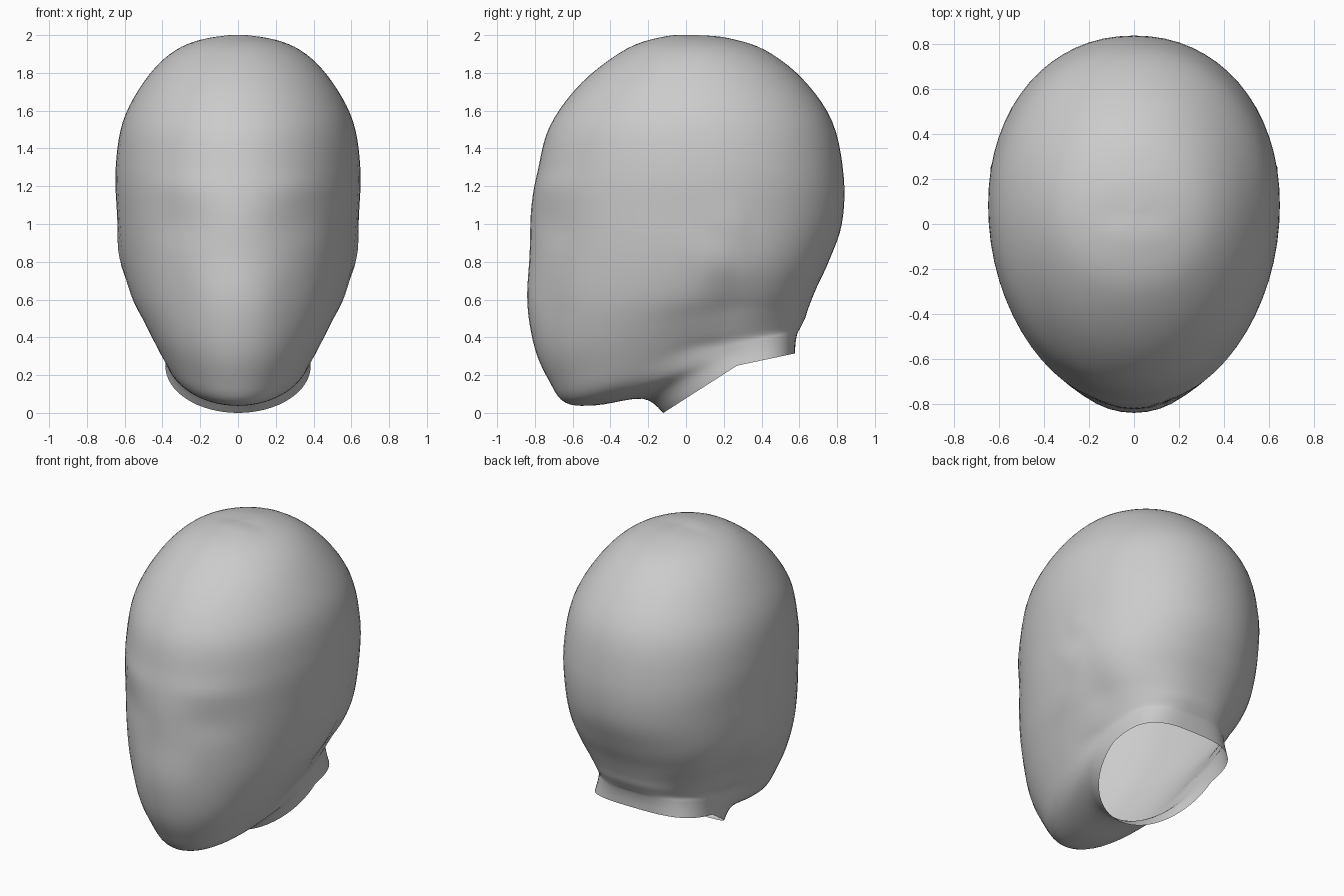
import bpy, bmesh
from math import sin, cos, pi, exp
from mathutils import Vector

# Ring guides, crown to neck rim: front (y, z), side (x, y, z), back (y, z), back squareness
RINGS = [
    (0.04, 2.00, 0.004, 0.05, 2.00, 0.06, 2.00, 1.0),
    (-0.10, 1.995, 0.20, 0.05, 1.975, 0.22, 1.985, 1.0),
    (-0.31, 1.93, 0.36, 0.05, 1.90, 0.42, 1.92, 1.0),
    (-0.55, 1.75, 0.50, 0.05, 1.75, 0.62, 1.765, 0.98),
    (-0.72, 1.52, 0.61, 0.06, 1.54, 0.775, 1.54, 0.96),
    (-0.785, 1.28, 0.648, 0.08, 1.29, 0.835, 1.25, 0.95),
    (-0.82, 1.08, 0.64, 0.09, 1.05, 0.825, 1.00, 0.94),
    (-0.828, 0.84, 0.62, 0.09, 0.82, 0.755, 0.80, 0.91),
    (-0.84, 0.58, 0.57, 0.05, 0.63, 0.69, 0.66, 0.88),
    (-0.80, 0.34, 0.50, 0.00, 0.50, 0.65, 0.56, 0.83),
    (-0.725, 0.17, 0.44, 0.00, 0.40, 0.63, 0.50, 0.78),
    (-0.64, 0.055, 0.40, 0.05, 0.35, 0.605, 0.45, 0.74),
    (-0.48, 0.04, 0.385, 0.14, 0.32, 0.59, 0.42, 0.70),
    (-0.23, 0.075, 0.38, 0.22, 0.29, 0.58, 0.37, 0.67),
    (-0.12, 0.00, 0.385, 0.27, 0.25, 0.577, 0.315, 0.65),
]
SEG, STEPS = 64, 5


def spline(a, b, c, d, t):
    return 0.5 * (2 * b + (c - a) * t + (2 * a - 5 * b + 4 * c - d) * t * t
                  + (3 * b - a - 3 * c + d) * t ** 3)


def smooth_rings():
    last = len(RINGS) - 1
    out = []
    for i in range(last):
        quad = [RINGS[max(0, min(last, i + k))] for k in (-1, 0, 1, 2)]
        for s in range(STEPS):
            out.append([spline(*vals, s / STEPS) for vals in zip(*quad)])
    out.append(list(RINGS[-1]))
    return out


# Soft relief: centre (|x|, y, z), radii, height
RELIEF = [
    ((0.30, -0.72, 1.00), (0.17, 0.25, 0.11), -0.014),   # eye hollow
    ((0.28, -0.74, 1.20), (0.20, 0.25, 0.06), 0.006),    # brow
    ((0.28, -0.70, 0.60), (0.10, 0.25, 0.16), -0.010),   # cheek hollow
    ((0.63, 0.14, 0.84), (0.15, 0.05, 0.12), 0.022),     # ear front ridge
    ((0.63, 0.23, 1.00), (0.15, 0.05, 0.10), 0.015),     # ear back ridge
    ((0.62, 0.19, 0.91), (0.15, 0.03, 0.09), -0.020),    # ear hollow
    ((0.50, 0.24, 0.60), (0.15, 0.14, 0.17), -0.025),    # hollow behind the jaw
]

bm = bmesh.new()
rows = []
for i, (yf, zf, w, ym, zm, yb, zb, p) in enumerate(smooth_rings()):
    # Rounded saddle at the crown, tilted planes at the jaw and neck
    q = 2 - min(1, max(0, (i / STEPS - 5) / 3))
    row = []
    for k in range(SEG):
        t = 2 * pi * k / SEG
        s, c = sin(t), cos(t)
        front = c > 0
        ye, ze = (yf, zf) if front else (yb, zb)
        e = 1 if front else p
        x = w * abs(s) ** e * (1 if s > 0 else -1)
        u = abs(c) ** e
        row.append(bm.verts.new((x, ym + (ye - ym) * u, zm + (ze - zm) * u ** q)))
    rows.append(row)
for a, b in zip(rows, rows[1:]):
    for k in range(SEG):
        n = (k + 1) % SEG
        bm.faces.new((a[k], b[k], b[n], a[n]))
bm.faces.new(rows[0])
bmesh.ops.recalc_face_normals(bm, faces=bm.faces)
bm.normal_update()

# Push the relief along outward normals
centre = Vector((0, 0, 1))
moves = []
for v in bm.verts:
    p = Vector((abs(v.co.x), v.co.y, v.co.z))
    h = sum(amt * exp(-sum(((p[i] - c[i]) / r[i]) ** 2 for i in range(3))) for c, r, amt in RELIEF)
    n = v.normal if v.normal.dot(v.co - centre) > 0 else -v.normal
    moves.append((v, n * h))
for v, d in moves:
    v.co += d

# Open-necked head shell
mesh = bpy.data.meshes.new("head_shell")
bm.to_mesh(mesh)
bm.free()
head = bpy.data.objects.new("head_shell", mesh)
bpy.context.collection.objects.link(head)
bpy.context.view_layer.objects.active = head
head.select_set(True)
bpy.ops.object.shade_smooth()
